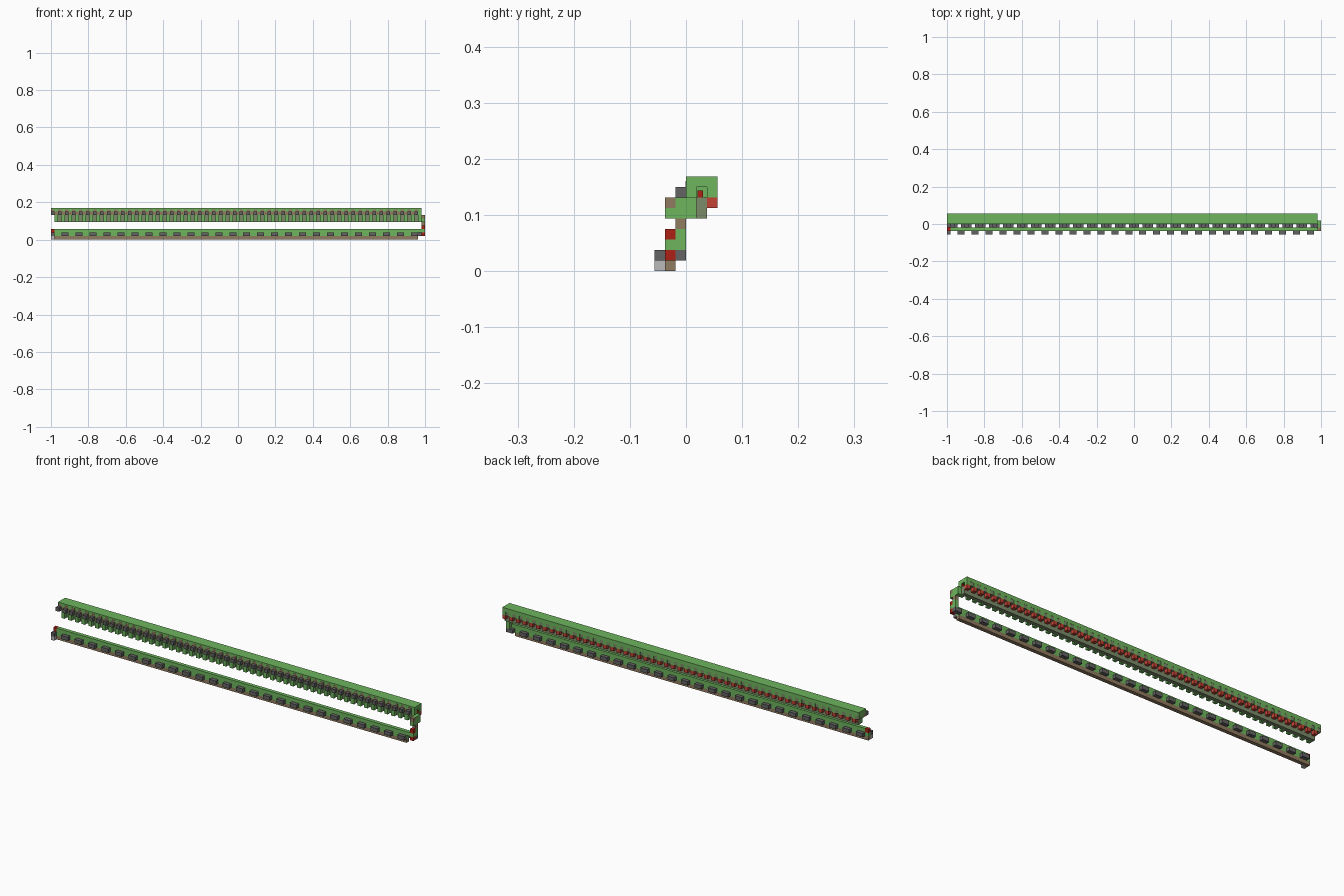
import bpy
import bmesh
from mathutils import Vector

cube = bpy.data.objects.get("Cube")
if cube:
    bpy.data.objects.remove(cube, do_unlink=True)

LENGTH = 107            # blocks along x
U = 2 / LENGTH          # block size
ORIGIN = Vector((-1, -3 * U, 0))


def material(name, r, g, b):
    m = bpy.data.materials.new(name)
    m.use_nodes = True
    m.diffuse_color = (r, g, b, 1)
    m.node_tree.nodes["Principled BSDF"].inputs["Base Color"].default_value = (r, g, b, 1)
    return m


GREEN = material("green", 0.155, 0.46, 0.11)
OLIVE = material("olive", 0.2, 0.26, 0.14)
BROWN = material("brown", 0.28, 0.2, 0.115)
DARK = material("dark grey", 0.13, 0.125, 0.125)
LIGHT = material("light grey", 0.5, 0.5, 0.5)
RED = material("red", 0.42, 0.015, 0.008)
LAMP_RED = material("lamp red", 0.55, 0.055, 0.035)


def blocks(name, mat, boxes):
    """One object of boxes, each given as block position and size."""
    bm = bmesh.new()
    for pos, size in boxes:
        made = bmesh.ops.create_cube(bm, size=1)
        for v in made["verts"]:
            corner = v.co + Vector((0.5, 0.5, 0.5))
            v.co = ORIGIN + U * (Vector(pos) + corner * Vector(size))
    mesh = bpy.data.meshes.new(name)
    bm.to_mesh(mesh)
    bm.free()
    mesh.materials.append(mat)
    ob = bpy.data.objects.new(name, mesh)
    bpy.context.collection.objects.link(ob)
    return ob


def row(start, stop, step, y, z, size):
    return [((x, y, z), size) for x in range(start, stop, step)]


E = LENGTH - 1          # the rails end here, the column stands beyond
one = (1, 1, 1)
pair = (2, 1, 1)

# Lower rail: brown base, green beam, staggered grey pairs on both sides
blocks("lower_base", BROWN, [((0, 1, 0), (E - 1, 1, 1))])
blocks("lower_beam", GREEN, [((0, 1, 1), (E - 1, 1, 1)), ((1, 1, 2), (E - 2, 1, 1))])
blocks("lower_front_blocks", DARK, [((0, 0, 1), one)] + row(3, E - 2, 4, 0, 1, pair))
blocks("lower_back_blocks", DARK, row(1, E - 2, 4, 2, 1, pair))
blocks("lower_end_block", LIGHT, [((0, 0, 0), one)])
blocks("lower_end_lamp", RED, [((0, 1, 2), one)])

# Upper rail front: roof with brown plates, grey blocks, ribs below
blocks("upper_roof", GREEN, [((0, 3, 8), (E, 3, 1))])
blocks("upper_front_plates", BROWN, row(0, E, 2, 2.95, 8, (1, 0.05, 0.6)))
blocks("upper_front_band", BROWN, [((0, 3, 7), (E - 1, 1, 1))])
blocks("upper_front_end", GREEN, [((E - 1, 3, 7), one)])
blocks("upper_front_blocks", DARK, row(0, E, 2, 2, 7, one))
blocks("upper_front_ribs", GREEN, row(1, E, 2, 3, 5, (1, 1, 2)))
blocks("upper_core", OLIVE, [((1, 4, 5), (E - 1, 1, 2))])

# Upper rail back: striped wall, lamps hanging under it
blocks("upper_inner_wall", GREEN, [((0, 4, 7), (E - 1, 1, 1))])
blocks("upper_back_ribs", GREEN, row(1, E, 2, 5, 7, one))
blocks("upper_back_gaps", OLIVE, row(0, E, 2, 5, 7, (1, 0.95, 1)))
blocks("upper_back_lamps", LAMP_RED, row(1, E, 2, 5, 6, one))
blocks("upper_end_torch", RED, [((E - 1, 4.1, 7), (1, 0.5, 0.7))])

# Stepped column joining the two rails at the right end
blocks("end_column", GREEN, [((E, 2, 2), (1, 1, 2)), ((E, 1, 5), (1, 3, 1)),
                             ((E, 2, 6), (1, 2, 1)), ((E - 1, 1, 2), pair)])
blocks("end_column_brown", BROWN, [((E, 2, 4), one), ((E, 1, 6), one)])
blocks("end_column_lamps", RED, [((E, 1, 1), one), ((E, 1, 3), one)])
blocks("end_column_foot", DARK, [((E - 1, 2, 1), pair)])
